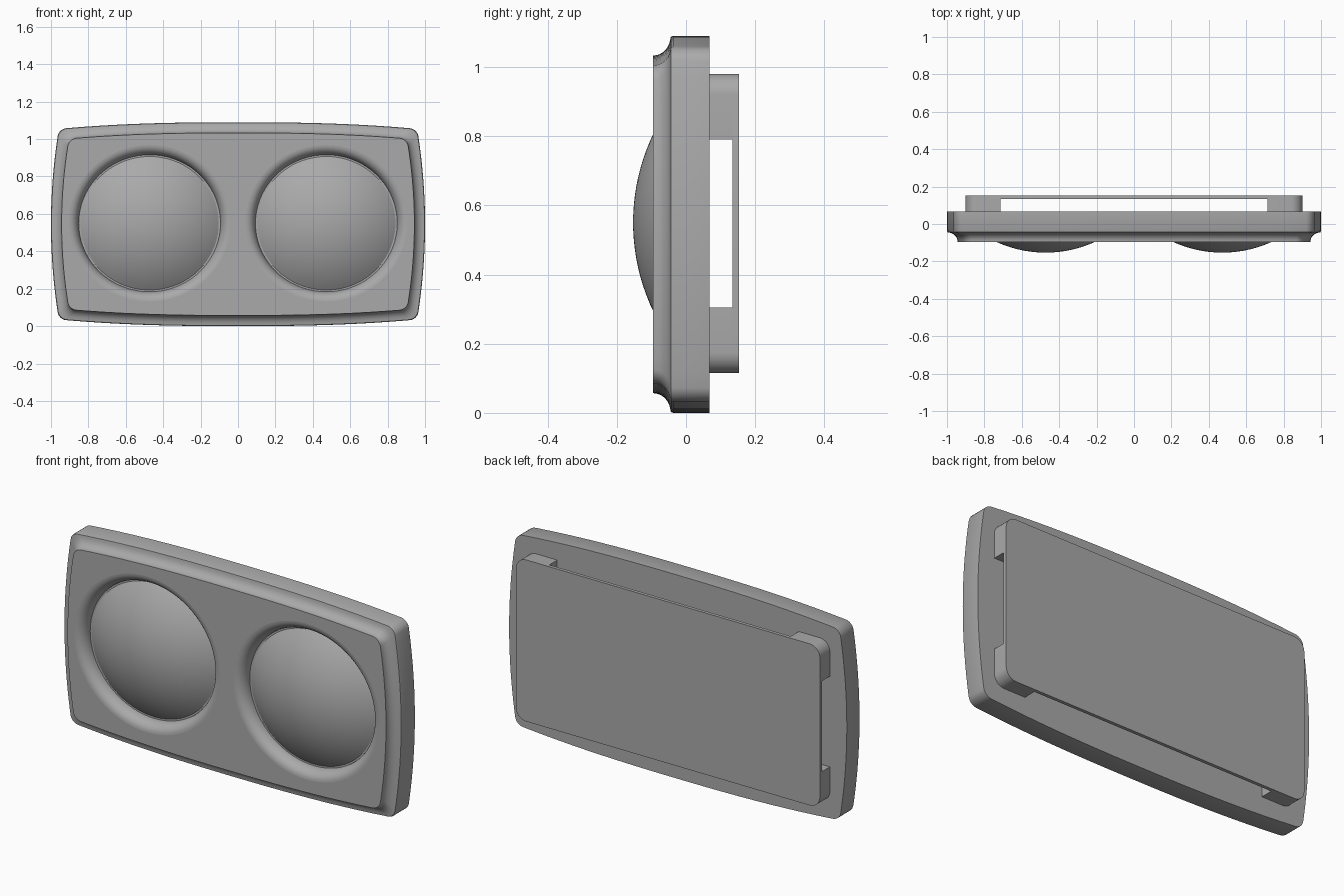
import bpy, bmesh
from math import sin, cos, pi, sqrt

cube = bpy.data.objects.get("Cube")
if cube:
    bpy.data.objects.remove(cube, do_unlink=True)

grey = bpy.data.materials.new("grey")
grey.use_nodes = True
colour = (0.4, 0.4, 0.4, 1)
grey.diffuse_color = colour
grey.node_tree.nodes["Principled BSDF"].inputs["Base Color"].default_value = colour

HALF_H = 0.545
DOME_X, DOME_Z, OVAL = 0.4725, 0.55, 0.966
FRONT, FLOOR, BACK = -0.095, -0.034, 0.068


def finish(name, bm):
    bmesh.ops.recalc_face_normals(bm, faces=bm.faces[:])
    mesh = bpy.data.meshes.new(name)
    bm.to_mesh(mesh)
    bm.free()
    mesh.materials.append(grey)
    ob = bpy.data.objects.new(name, mesh)
    bpy.context.collection.objects.link(ob)
    bpy.ops.object.select_all(action='DESELECT')
    ob.select_set(True)
    bpy.context.view_layer.objects.active = ob
    bpy.ops.object.shade_smooth_by_angle(angle=pi / 6)
    # Keep broad flat faces free of shading streaks
    for p in mesh.polygons:
        if abs(p.normal.y) > 0.9999:
            p.use_smooth = False
    return ob


def bowed_ring(bm, inset, y, radius=0.04, steps=20, corner=6):
    """Rounded rectangle whose four sides bulge outwards."""
    a, b = 1 - inset, HALF_H - inset
    pts = []
    for k, (sx, sz) in enumerate([(1, 1), (-1, 1), (-1, -1), (1, -1)]):
        cx, cz = sx * (a - radius), sz * (b - radius)
        for i in range(corner + 1):
            t = pi / 2 * (k + i / corner)
            pts.append((cx + radius * cos(t), cz + radius * sin(t)))
        # straight run towards the next corner
        u, v = pts[-1]
        end = (-u, v) if k % 2 == 0 else (u, -v)
        for i in range(1, steps):
            f = i / steps
            pts.append((u + (end[0] - u) * f, v + (end[1] - v) * f))
    return [bm.verts.new((u * (1 - 0.042 * abs(v / b) ** 2), y,
                          HALF_H + v * (1 - 0.065 * abs(u / a) ** 2.5)))
            for u, v in pts]


def oval_ring(bm, side, r, y, n=72):
    return [bm.verts.new((side * DOME_X + r * cos(2 * pi * i / n), y,
                          DOME_Z + OVAL * r * sin(2 * pi * i / n)))
            for i in range(n)]


def skin(bm, rings):
    for p, q in zip(rings, rings[1:]):
        for i in range(len(p)):
            j = (i + 1) % len(p)
            bm.faces.new((p[i], p[j], q[j], q[i]))


def loop_edges(bm, ring):
    return [bm.edges.get((ring[i - 1], ring[i])) for i in range(len(ring))]


# Body: straight sides, hollow cove around the front, two rounded recesses
bm = bmesh.new()
profile = [(0, BACK), (0, -0.037), (0.003, -0.044)]
for i in range(1, 9):
    t = pi / 2 * i / 8
    profile.append((0.003 + 0.054 * sin(t), FRONT + 0.05 * cos(t)))
rings = [bowed_ring(bm, inset, y) for inset, y in profile]
skin(bm, rings)
bm.faces.new(rings[0])
rim = loop_edges(bm, rings[-1])
for side in (-1, 1):
    recess = []
    for i in range(9):
        t = pi / 2 * i / 8
        recess.append(oval_ring(bm, side, 0.432 - 0.053 * sin(t),
                                FLOOR + (FRONT - FLOOR) * cos(t)))
    skin(bm, recess)
    bm.faces.new(recess[-1])
    rim += loop_edges(bm, recess[0])
bmesh.ops.triangle_fill(bm, use_beauty=True, edges=rim, normal=(0, -1, 0))
finish("body", bm)

# Domes: shallow spherical caps sitting in the recesses
R, EDGE, APEX = 0.634, 0.377, -0.153
for side, label in ((1, "left"), (-1, "right")):
    bm = bmesh.new()
    caps = []
    for i in range(14):
        r = EDGE * (1 - i / 14)
        caps.append(oval_ring(bm, side, r, APEX + R - sqrt(R * R - r * r)))
    skin(bm, caps)
    tip = bm.verts.new((side * DOME_X, APEX, DOME_Z))
    last = caps[-1]
    for i in range(len(last)):
        bm.faces.new((last[i - 1], last[i], tip))
    finish(label + "_dome", bm)


def rounded_box(name, xs, ys, zs, corners, radius=0.06):
    """Box with the listed (x, z) corners rounded along y."""
    bm = bmesh.new()
    bmesh.ops.create_cube(bm, size=1)
    for v in bm.verts:
        v.co = [(lo + hi) / 2 + c * (hi - lo)
                for c, (lo, hi) in zip(v.co, (xs, ys, zs))]
    chosen = []
    for e in bm.edges:
        p, q = e.verts[0].co, e.verts[1].co
        along_y = abs(p.y - q.y) > 0.001
        if along_y and any(abs(p.x - x) + abs(p.z - z) < 0.001 for x, z in corners):
            chosen.append(e)
    bmesh.ops.bevel(bm, geom=chosen, offset=radius, segments=8,
                    profile=0.5, affect='EDGES')
    return finish(name, bm)


# Back plate
W, BOTTOM, TOP = 0.9, 0.115, 0.98
PLATE_Y = 0.135
rounded_box("back_plate", (-W, W), (PLATE_Y, 0.153), (BOTTOM, TOP),
            [(x, z) for x in (-W, W) for z in (BOTTOM, TOP)])

# Four corner posts joining plate and body
for side, label in ((1, "left"), (-1, "right")):
    xs = sorted((side * W, side * (W - 0.185)))
    for zs, outer, level in (((BOTTOM, 0.305), BOTTOM, "lower"),
                             ((0.79, TOP), TOP, "upper")):
        rounded_box(f"{level}_{label}_post", xs, (BACK - 0.005, PLATE_Y), zs,
                    [(side * W, outer)])
